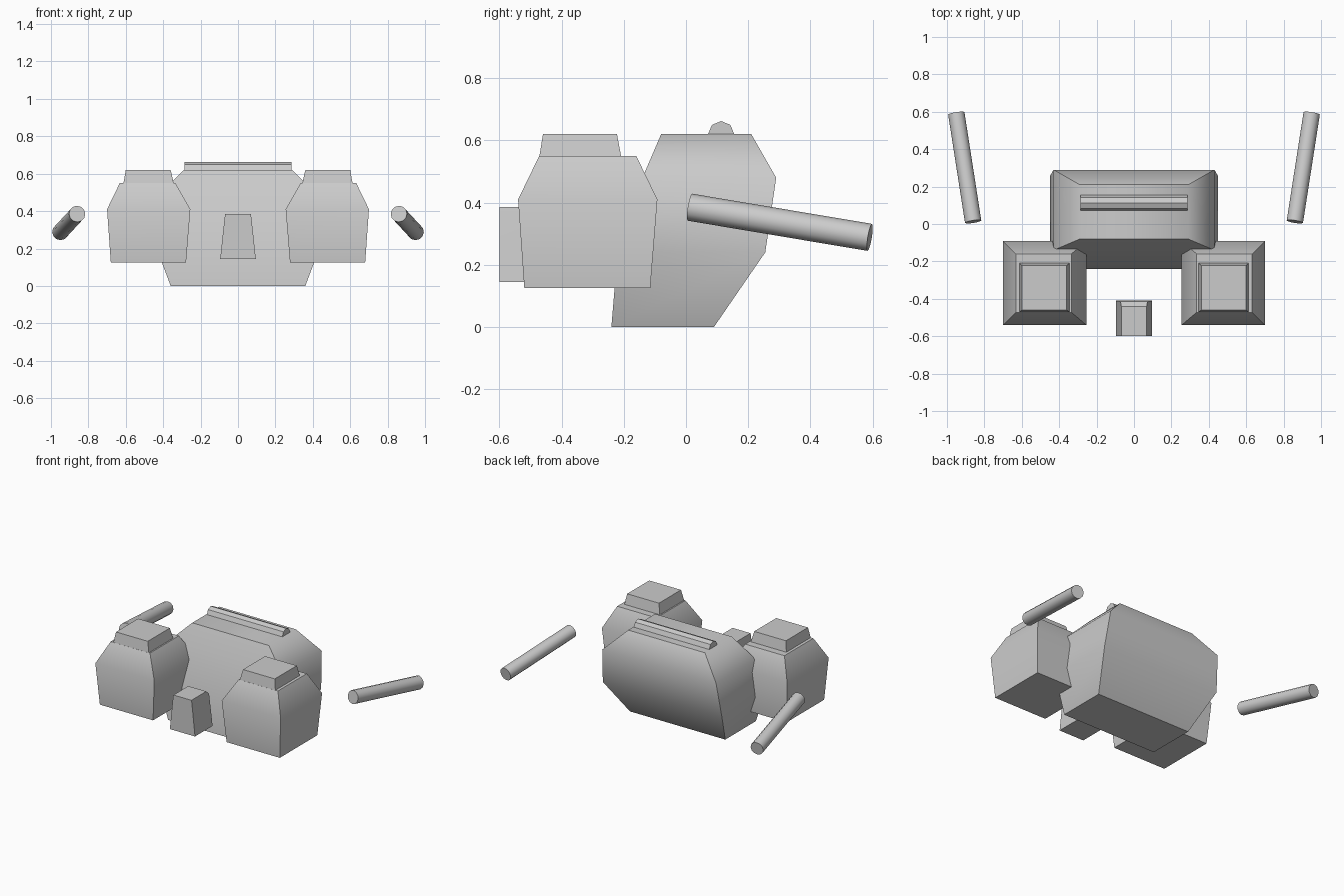
import bpy, bmesh, math
from mathutils import Vector

if "Cube" in bpy.data.objects:
    bpy.data.objects.remove(bpy.data.objects["Cube"])


def finish(obj, angle):
    bpy.ops.object.select_all(action='DESELECT')
    obj.select_set(True)
    bpy.context.view_layer.objects.active = obj
    bpy.ops.object.shade_smooth_by_angle(angle=math.radians(angle))


def loft(name, rings, angle=30):
    """Stack of rectangles, each given as (z, x0, x1, y0, y1)."""
    bm = bmesh.new()
    loops = [[bm.verts.new(p) for p in ((a, c, z), (b, c, z), (b, d, z), (a, d, z))]
             for z, a, b, c, d in rings]
    bm.faces.new(loops[0][::-1])
    bm.faces.new(loops[-1])
    for lo, hi in zip(loops, loops[1:]):
        for i in range(4):
            j = (i + 1) % 4
            bm.faces.new((lo[i], lo[j], hi[j], hi[i]))
    bmesh.ops.recalc_face_normals(bm, faces=bm.faces)
    me = bpy.data.meshes.new(name)
    bm.to_mesh(me)
    bm.free()
    obj = bpy.data.objects.new(name, me)
    bpy.context.collection.objects.link(obj)
    finish(obj, angle)
    return obj


def rod(name, a, b, radius, sides):
    a, b = Vector(a), Vector(b)
    d = b - a
    bpy.ops.mesh.primitive_cylinder_add(vertices=sides, radius=radius, depth=d.length,
                                        location=(a + b) / 2,
                                        rotation=d.to_track_quat('Z', 'Y').to_euler())
    obj = bpy.context.object
    obj.name = name
    finish(obj, 40)
    return obj


# Main bag, leaning back and narrowing to its base
loft("main_bag", [(0.0, -.36, .36, -.24, .09),
                  (.24, -.45, .45, -.22, .255),
                  (.48, -.43, .43, -.14, .29),
                  (.62, -.29, .29, -.08, .21)], 50)

# Half-sunk ridge along the top
rod("top_ridge", (-.285, .113, .62), (.285, .113, .62), .042, 8)

# Central front buckle
loft("front_buckle", [(.145, -.095, .095, -.6, -.41),
                      (.36, -.072, .072, -.6, -.415),
                      (.385, -.068, .068, -.6, -.44)])

for side, s in (("left", -1), ("right", 1)):
    def mirrored(rings):
        return [(z, min(s * a, s * b), max(s * a, s * b), c, d) for z, a, b, c, d in rings]

    # Side pouch with its raised cap
    loft(side + "_pouch", mirrored([(.125, .278, .68, -.52, -.115),
                                    (.41, .255, .70, -.54, -.092),
                                    (.55, .335, .632, -.472, -.16)]), 40)
    loft(side + "_pouch_cap", mirrored([(.545, .343, .613, -.472, -.208),
                                        (.62, .36, .60, -.46, -.222)]))
    # Loose angled rod
    rod(side + "_rod", (s * .86, .0125, .385), (s * .95, .591, .288), .044, 12)
